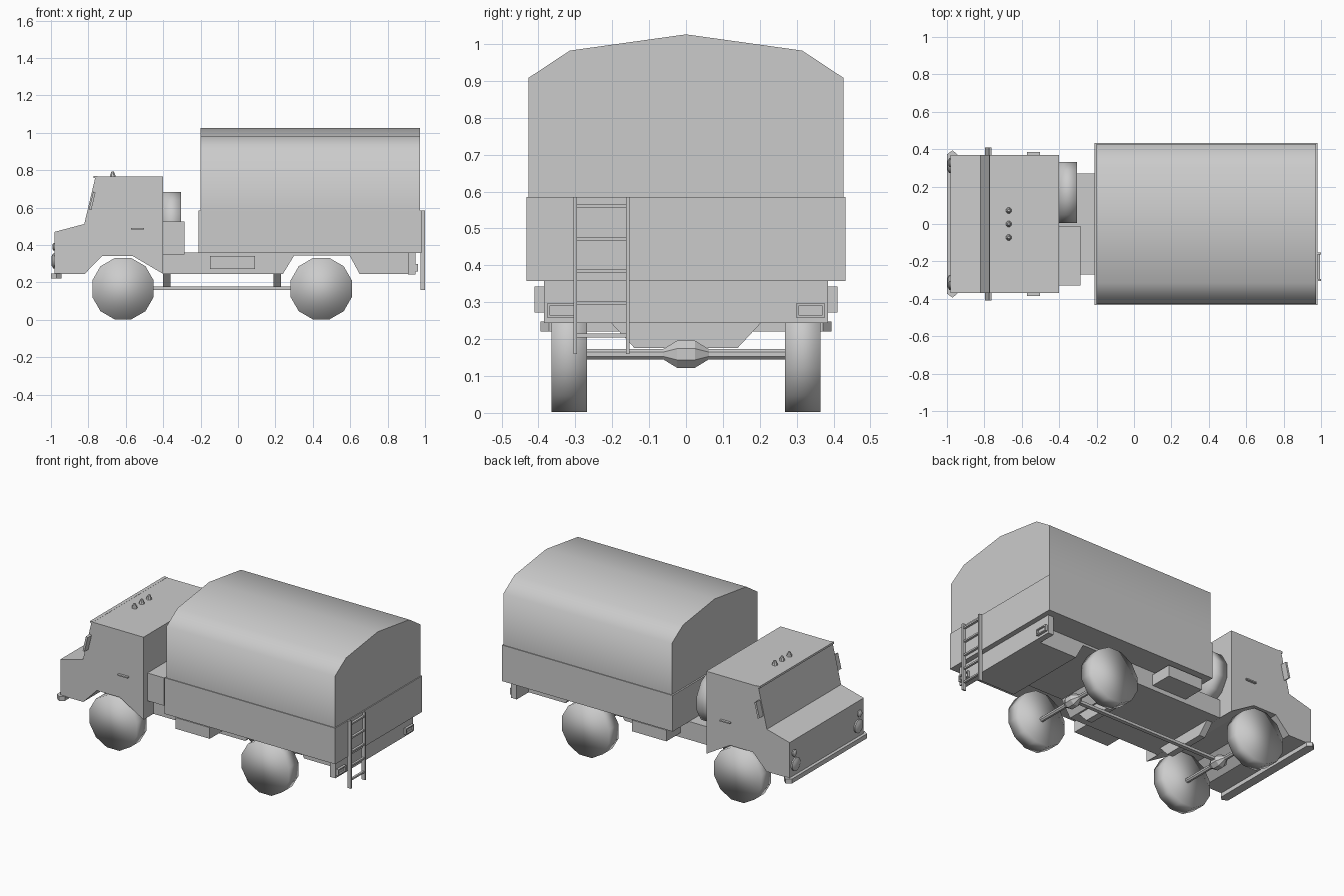
import bpy, bmesh, math
from mathutils import Matrix, Vector

if "Cube" in bpy.data.objects:
    bpy.data.objects.remove(bpy.data.objects["Cube"])


def finish(bm, name, smooth=None):
    bmesh.ops.recalc_face_normals(bm, faces=bm.faces)
    me = bpy.data.meshes.new(name)
    bm.to_mesh(me)
    bm.free()
    ob = bpy.data.objects.new(name, me)
    bpy.context.collection.objects.link(ob)
    if smooth:
        bpy.ops.object.select_all(action='DESELECT')
        ob.select_set(True)
        bpy.context.view_layer.objects.active = ob
        bpy.ops.object.shade_smooth_by_angle(angle=math.radians(smooth))
    return ob


def box(name, x0, x1, y0, y1, z0, z1):
    bm = bmesh.new()
    m = Matrix.Translation(((x0 + x1) / 2, (y0 + y1) / 2, (z0 + z1) / 2)) @ \
        Matrix.Diagonal((x1 - x0, y1 - y0, z1 - z0, 1))
    bmesh.ops.create_cube(bm, size=1, matrix=m)
    return finish(bm, name)


def prism(name, pts, axis, a, b, smooth=None):
    """Extrude a 2D profile along an axis from a to b."""
    place = {'x': lambda u, v: (a, u, v), 'y': lambda u, v: (u, a, v),
             'z': lambda u, v: (u, v, a)}[axis]
    bm = bmesh.new()
    f = bm.faces.new([bm.verts.new(place(u, v)) for u, v in pts])
    new = bmesh.ops.extrude_face_region(bm, geom=[f])['geom']
    d = Vector([b - a if c == axis else 0 for c in 'xyz'])
    bmesh.ops.translate(bm, vec=d, verts=[g for g in new if isinstance(g, bmesh.types.BMVert)])
    # keep_original leaves the starting face as the cap
    return finish(bm, name, smooth)


def lathe(name, stations, centre, axis, sides=12, smooth=None):
    """Stack of (offset, radius) rings along an axis."""
    bm = bmesh.new()
    rings = []
    for t, r in stations:
        ring = []
        for i in range(sides):
            an = 2 * math.pi * (i + 0.5) / sides
            c, s = r * math.cos(an), r * math.sin(an)
            p = {'x': (t, c, s), 'y': (c, t, s), 'z': (c, s, t)}[axis]
            ring.append(bm.verts.new(Vector(centre) + Vector(p)))
        rings.append(ring)
    for p, q in zip(rings, rings[1:]):
        for i in range(sides):
            j = (i + 1) % sides
            bm.faces.new((p[i], p[j], q[j], q[i]))
    bm.faces.new(rings[0])
    bm.faces.new(rings[-1])
    return finish(bm, name, smooth)


# Cab with wheel arch
prism("cab", [(-.98, .245), (-.98, .47), (-.822, .512), (-.762, .765), (-.4, .765), (-.4, .245),
              (-.565, .342), (-.725, .342), (-.82, .245)], 'y', -.369, .369)
prism("sun_visor", [(-.774, .757), (-.772, .768), (-.75, .768), (-.76, .757)], 'y', -.369, .369)

# Chassis frame with rear arch, and rear crossmember
prism("chassis_frame", [(-.4, .245), (-.4, .36), (.944, .36), (.944, .245), (.65, .245),
                        (.597, .343), (.3, .343), (.24, .245)], 'y', -.27, .27)
box("rear_crossmember", .91, .948, -.385, .385, .243, .358)

# Cargo bed and canvas cover
box("cargo_bed", -.21, .98, -.432, .432, .358, .585)
prism("canvas_cover", [(-.427, .58), (-.427, .908), (-.315, .982), (0, 1.026), (.315, .982),
                       (.427, .908), (.427, .58)], 'x', -.2, .974, 65)

# Bumper with pointed ends
prism("front_bumper", [(-1, -.372), (-.97, -.394), (-.945, -.372), (-.945, .372), (-.97, .394),
                       (-1, .372)], 'z', .22, .248)

# Paired side parts
for s, side in ((-1, "near"), (1, "far")):
    def ys(a, b):
        return sorted((s * a, s * b))
    box("side_locker_" + side, -.15, .09, *ys(.26, .41), .272, .342)
    box("door_handle_" + side, -.572, -.502, *ys(.36, .384), .483, .491)
    prism("wing_mirror_" + side, [(-.797, .59), (-.785, .585), (-.762, .68), (-.774, .685)],
          'y', *ys(.366, .408))
    lathe("headlight_" + side, [(.01, .042), (-.008, .042), (-.017, .025)],
          (-.98, s * .312, .315), 'x', 12, 40)
    lathe("marker_light_" + side, [(.01, .021), (-.006, .021), (-.013, .012)],
          (-.98, s * .325, .39), 'x', 10, 40)
    # Tail light: housing with four rim bars
    box("tail_light_" + side, .94, .953, *ys(.3, .375), .26, .297)
    for z in (.258, .29):
        box("tail_light_rim_" + side, .945, .963, *ys(.298, .377), z, z + .007)
    for y in (.298, .37):
        box("tail_light_rim_" + side, .945, .963, *ys(y, y + .007), .258, .297)

# Wheels, axles with differentials, and spare wheel
for x, end in ((-.615, "front"), (.445, "rear")):
    for s in (-1, 1):
        lathe(end + "_wheel", [(-.048, .17), (.048, .17)], (x, s * .317, .166), 'y', 12, 91)
    lathe(end + "_axle", [(-.28, .015), (-.062, .015), (-.024, .04), (.024, .04),
                          (.062, .015), (.28, .015)], (x, 0, .159), 'y', 8)
lathe("spare_wheel", [(-.048, .168), (.048, .168)], (-.353, .168, .522), 'x', 12, 91)
box("equipment_box", -.4, -.285, -.33, -.01, .35, .525)

# Drive shaft and its hangers
box("drive_shaft", -.6, .43, -.012, .012, .16, .177)
for x in (-.4, .19):
    prism("shaft_hanger", [(-.205, .246), (-.14, .176), (.14, .176), (.205, .246)],
          'x', x, x + .04)

# Roof lamps
for y in (-.072, 0, .072):
    lathe("roof_lamp", [(-.005, .018), (.012, .014), (.027, .007)], (-.67, y, .765), 'z', 8, 40)

# Rear ladder
for y in (-.305, -.163):
    box("ladder_rail", .976, 1, y, y + .01, .16, .585)
for z in (.21, .297, .384, .472, .56):
    box("ladder_rung", .981, .995, -.3, -.158, z - .005, z + .005)
